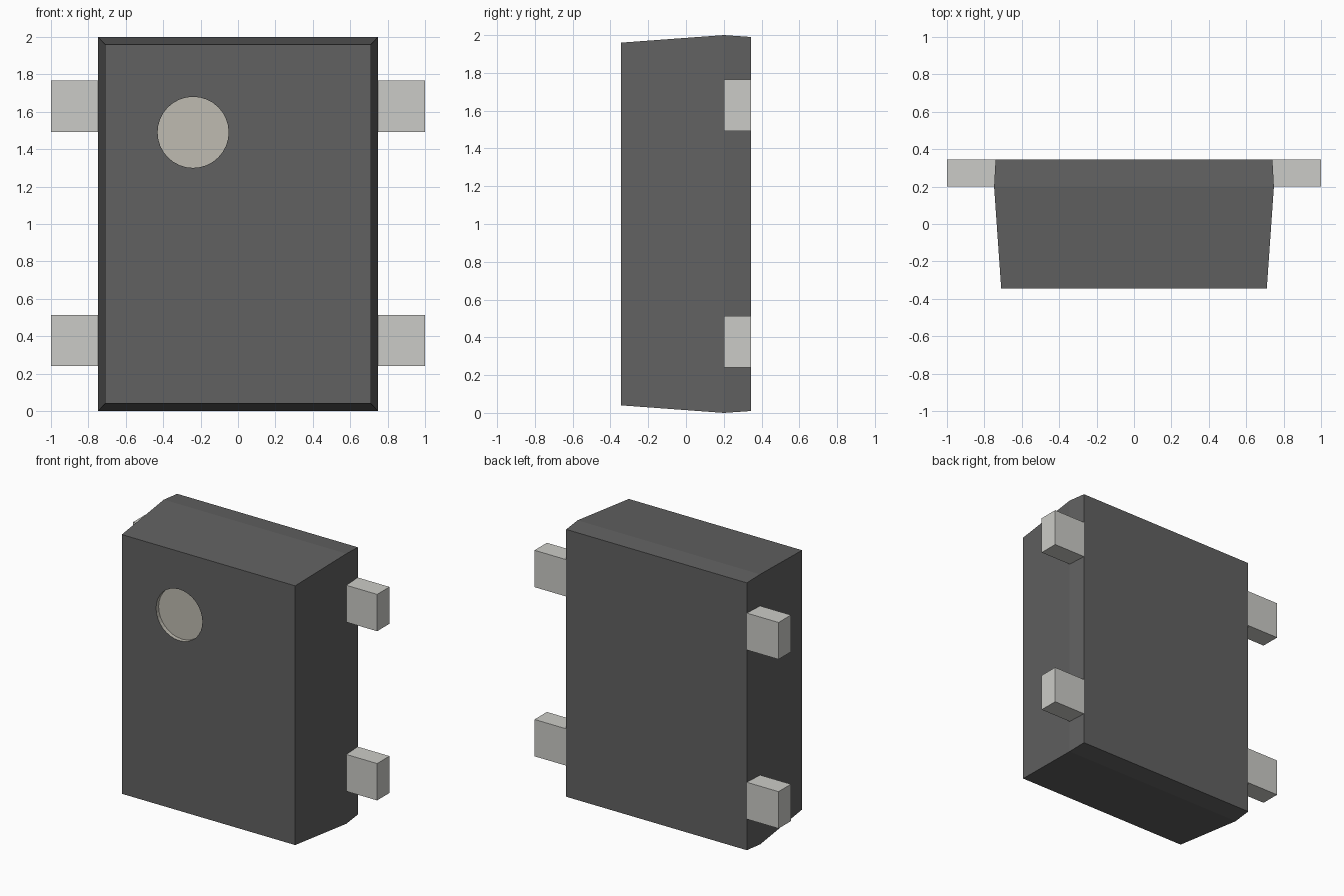
import bpy, bmesh

if "Cube" in bpy.data.objects:
    bpy.data.objects.remove(bpy.data.objects["Cube"])


def material(name, rgb):
    m = bpy.data.materials.new(name)
    m.diffuse_color = (*rgb, 1)
    m.use_nodes = True
    m.node_tree.nodes["Principled BSDF"].inputs["Base Color"].default_value = m.diffuse_color
    return m


dark = material("dark_plastic", (0.12, 0.12, 0.12))
cream = material("dot_paint", (0.52, 0.50, 0.44))
metal = material("lead_metal", (0.60, 0.60, 0.57))


def add_object(name, bm, *mats):
    bmesh.ops.recalc_face_normals(bm, faces=bm.faces)
    me = bpy.data.meshes.new(name)
    bm.to_mesh(me)
    bm.free()
    ob = bpy.data.objects.new(name, me)
    bpy.context.collection.objects.link(ob)
    for m in mats:
        me.materials.append(m)
    return ob


# Package body: rectangular sections lofted front to back
bm = bmesh.new()
rings = []
for y, hx, hz in [(-0.345, 0.71, 0.96), (0.2, 0.748, 1.0), (0.345, 0.74, 0.99)]:
    rings.append([bm.verts.new((sx * hx, y, 1 + sz * hz))
                  for sx, sz in [(-1, -1), (1, -1), (1, 1), (-1, 1)]])
for a, b in zip(rings, rings[1:]):
    for i in range(4):
        j = (i + 1) % 4
        bm.faces.new((a[i], a[j], b[j], b[i]))
bm.faces.new(rings[0])
bm.faces.new(rings[-1])
body = add_object("package_body", bm, dark, cream)

# Round orientation dimple cut into the front, lined with the cream colour
bpy.ops.mesh.primitive_cylinder_add(vertices=32, radius=0.19, depth=0.2,
                                    location=(-0.24, -0.415, 1.49),
                                    rotation=(1.5707963, 0, 0))
cutter = bpy.context.object
cutter.name = "dimple_cutter"
cutter.data.materials.append(dark)
cutter.data.materials.append(cream)
for p in cutter.data.polygons:
    p.material_index = 1
cutter.hide_render = True
cutter.hide_set(True)
cut = body.modifiers.new("dimple", 'BOOLEAN')
cut.operation = 'DIFFERENCE'
cut.solver = 'EXACT'
cut.object = cutter

# Four metal leads, flush with the back face
for side, s in (("left", -1), ("right", 1)):
    for level, z0, z1 in (("lower", 0.24, 0.513), ("upper", 1.493, 1.766)):
        bm = bmesh.new()
        bmesh.ops.create_cube(bm, size=1)
        for v in bm.verts:
            v.co = (s * (0.87 + v.co.x * 0.26),
                    0.2725 + v.co.y * 0.145,
                    (z0 + z1) / 2 + v.co.z * (z1 - z0))
        add_object(f"{side}_{level}_lead", bm, metal)
